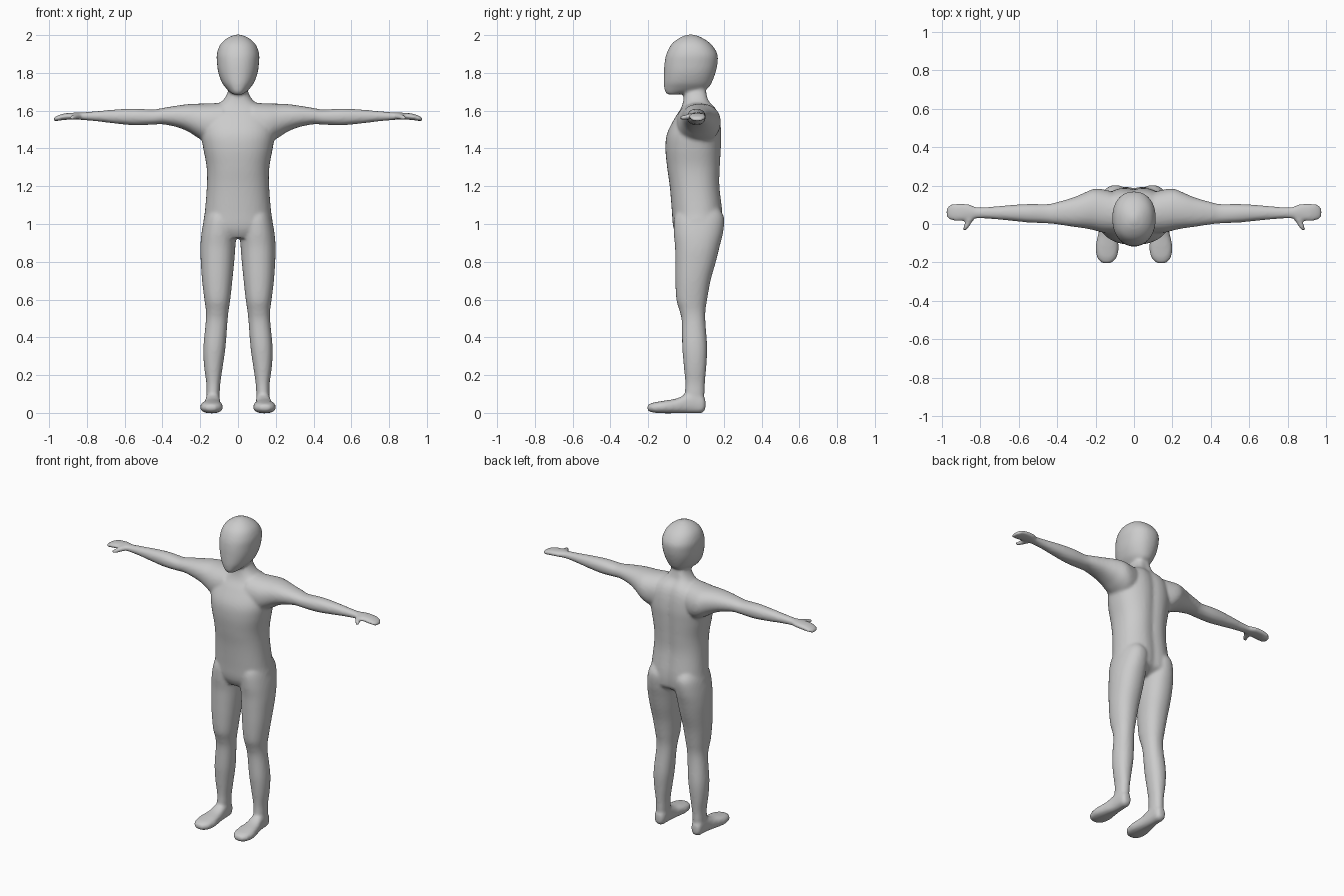
import bpy, bmesh, math

bm = bmesh.new()
AXES = {"x": lambda t, a, b: (t, a, b),
        "y": lambda t, a, b: (a, t, b),
        "z": lambda t, a, b: (a, b, t)}


def smooth_path(rows, steps=5):
    """Catmull-Rom interpolation of the cross-section rows."""
    out = []
    for i in range(len(rows) - 1):
        p0, p1 = rows[max(i - 1, 0)], rows[i]
        p2, p3 = rows[i + 1], rows[min(i + 2, len(rows) - 1)]
        for s in range(steps):
            u = s / steps
            out.append([0.5 * (2 * b + (c - a) * u + (2 * a - 5 * b + 4 * c - d) * u * u
                               + (3 * b - a - 3 * c + d) * u ** 3)
                        for a, b, c, d in zip(p0, p1, p2, p3)])
    out.append(list(rows[-1]))
    return out


def loft(axis, rows, power=2.2, side=1, groove=0.0, n=40):
    """Closed skin through superellipses: rows are (position, a_min, a_max, b_min, b_max)."""
    rings = []
    for t, a0, a1, b0, b1 in smooth_path(rows):
        ring = []
        for k in range(n):
            c, s = math.cos(2 * math.pi * k / n), math.sin(2 * math.pi * k / n)
            a = (a0 + a1) / 2 + (a1 - a0) / 2 * math.copysign(abs(c) ** (2 / power), c)
            b = (b0 + b1) / 2 + (b1 - b0) / 2 * math.copysign(abs(s) ** (2 / power), s)
            if s > 0:
                b -= groove * math.exp(-(a / 0.035) ** 2)
            x, y, z = AXES[axis](t, a, b)
            ring.append(bm.verts.new((x * side, y, z)))
        rings.append(ring)
    faces = [bm.faces.new((r[k], r[(k + 1) % n], q[(k + 1) % n], q[k]))
             for r, q in zip(rings, rings[1:]) for k in range(n)]
    faces += [bm.faces.new(rings[0]), bm.faces.new(rings[-1])]
    bmesh.ops.recalc_face_normals(bm, faces=faces)


def sym(rows):
    return [(t, -w, w, b0, b1) for t, w, b0, b1 in rows]


# Torso and neck, with a spine groove
loft("z", sym([(0.925, 0.11, -0.04, 0.13), (0.96, 0.165, -0.06, 0.185), (1.0, 0.184, -0.07, 0.197),
               (1.07, 0.175, -0.075, 0.197), (1.2, 0.165, -0.086, 0.183), (1.3, 0.166, -0.1, 0.185),
               (1.4, 0.184, -0.109, 0.19), (1.48, 0.195, -0.1, 0.192), (1.56, 0.185, -0.06, 0.182),
               (1.61, 0.145, -0.028, 0.163), (1.65, 0.085, -0.015, 0.13), (1.7, 0.054, -0.01, 0.118),
               (1.77, 0.05, 0.0, 0.11)]), power=2.3, groove=0.012)

# Head
loft("z", sym([(1.685, 0.025, -0.1, -0.05), (1.703, 0.048, -0.112, 0.07), (1.722, 0.066, -0.116, 0.118),
               (1.75, 0.086, -0.118, 0.137), (1.8, 0.104, -0.117, 0.156), (1.85, 0.111, -0.114, 0.167),
               (1.9, 0.112, -0.104, 0.166), (1.95, 0.094, -0.078, 0.135), (1.985, 0.056, -0.035, 0.087),
               (2.003, 0.012, 0.01, 0.04)]), power=2.2)

for side in (1, -1):
    # Arm and flat hand
    loft("x", [(0.08, -0.05, 0.16, 1.43, 1.642), (0.16, -0.045, 0.18, 1.43, 1.638),
               (0.21, -0.032, 0.182, 1.455, 1.637), (0.26, -0.022, 0.162, 1.487, 1.635),
               (0.32, -0.014, 0.137, 1.512, 1.627), (0.4, -0.002, 0.114, 1.528, 1.614),
               (0.45, 0.003, 0.104, 1.526, 1.606), (0.55, 0.008, 0.104, 1.523, 1.611),
               (0.65, 0.018, 0.098, 1.532, 1.606), (0.75, 0.027, 0.089, 1.544, 1.597),
               (0.82, 0.028, 0.088, 1.55, 1.591), (0.86, 0.02, 0.103, 1.553, 1.59),
               (0.92, 0.015, 0.108, 1.551, 1.585), (0.96, 0.022, 0.1, 1.545, 1.572),
               (0.977, 0.04, 0.08, 1.545, 1.56)], side=side)
    # Thumb
    loft("y", [(0.05, 0.815, 0.87, 1.555, 1.588), (0.02, 0.835, 0.877, 1.553, 1.585),
               (-0.01, 0.855, 0.886, 1.55, 1.578), (-0.035, 0.872, 0.896, 1.55, 1.572)], side=side, n=16)
    # Leg
    loft("z", [(1.1, 0.05, 0.145, -0.02, 0.16), (1.04, 0.015, 0.175, -0.06, 0.2),
               (0.96, 0.01, 0.192, -0.065, 0.197), (0.88, 0.014, 0.199, -0.058, 0.178),
               (0.8, 0.02, 0.197, -0.057, 0.158), (0.7, 0.03, 0.19, -0.056, 0.13),
               (0.6, 0.041, 0.178, -0.051, 0.112), (0.54, 0.05, 0.17, -0.034, 0.103),
               (0.48, 0.056, 0.171, -0.022, 0.103), (0.35, 0.066, 0.183, -0.02, 0.112),
               (0.25, 0.08, 0.18, -0.012, 0.108), (0.16, 0.093, 0.168, -0.004, 0.1),
               (0.1, 0.097, 0.167, -0.006, 0.098), (0.03, 0.1, 0.165, 0.0, 0.09)], side=side)
    # Foot
    loft("y", [(0.103, 0.115, 0.152, 0.02, 0.07), (0.085, 0.1, 0.166, 0.0, 0.095),
               (0.04, 0.096, 0.17, -0.002, 0.115), (0.0, 0.094, 0.174, -0.002, 0.1),
               (-0.05, 0.089, 0.186, -0.002, 0.076), (-0.12, 0.08, 0.2, -0.002, 0.064),
               (-0.175, 0.09, 0.192, 0.002, 0.054), (-0.205, 0.12, 0.165, 0.012, 0.042)],
         power=2.5, side=side)

mesh = bpy.data.meshes.new("body")
bm.to_mesh(mesh)
bm.free()
body = bpy.data.objects.new("body", mesh)
bpy.context.collection.objects.link(body)

# Fuse the parts into one soft skin
fuse = body.modifiers.new("fuse", "REMESH")
fuse.mode = "VOXEL"
fuse.voxel_size = 0.009
fuse.use_smooth_shade = True
soften = body.modifiers.new("soften", "SMOOTH")
soften.factor = 0.5
soften.iterations = 6
